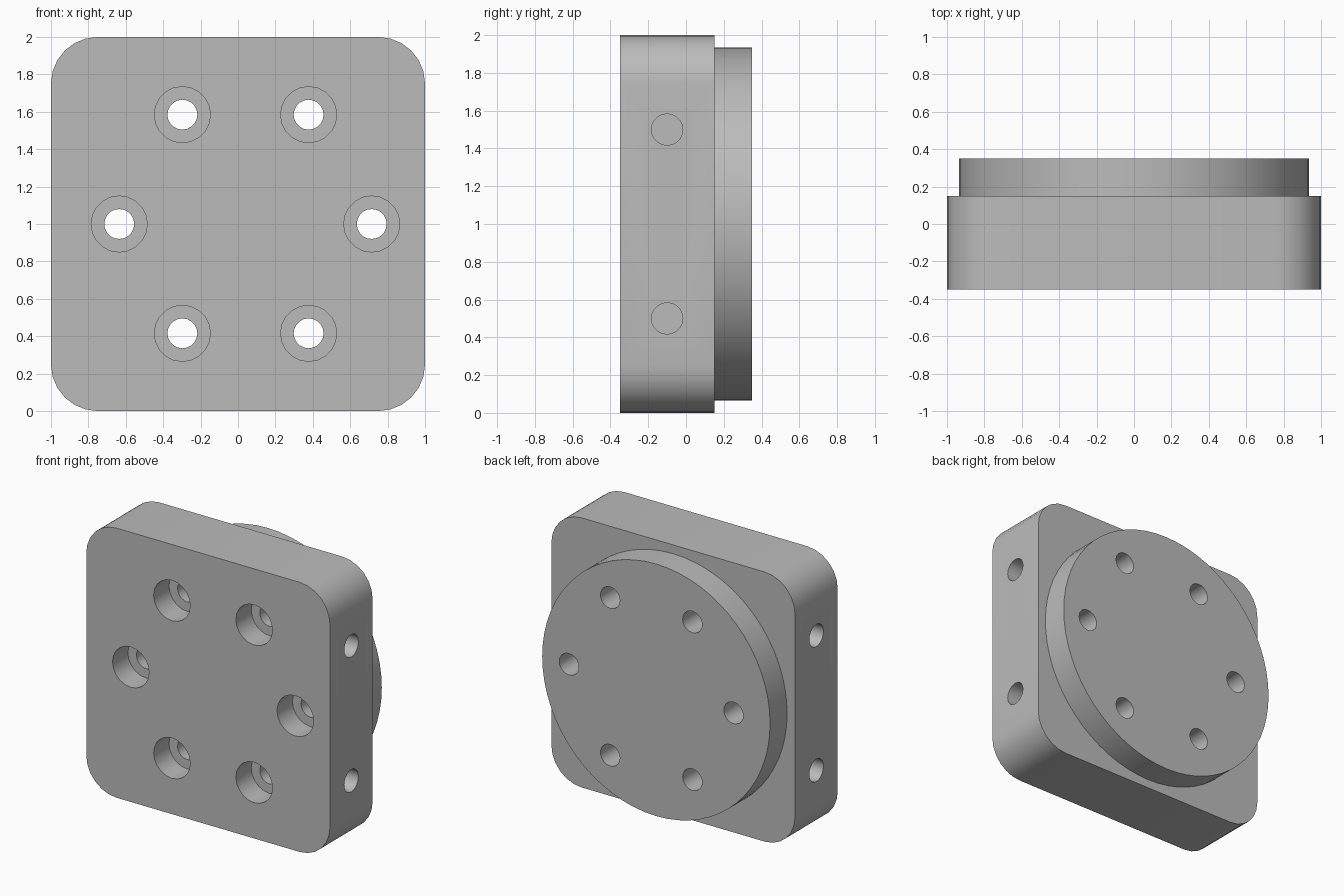
import bpy
import math
from mathutils import Matrix, Vector

if "Cube" in bpy.data.objects:
    bpy.data.objects.remove(bpy.data.objects["Cube"], do_unlink=True)

grey = bpy.data.materials.new("machined grey")
grey.use_nodes = True
COLOUR = (0.5, 0.5, 0.5, 1)
grey.diffuse_color = COLOUR
grey.node_tree.nodes["Principled BSDF"].inputs["Base Color"].default_value = COLOUR


def cylinder(name, start, end, radius, sides):
    """Cylinder running between two points."""
    a, b = Vector(start), Vector(end)
    turn = (b - a).to_track_quat("Z", "Y").to_euler()
    bpy.ops.mesh.primitive_cylinder_add(vertices=sides, radius=radius, depth=(b - a).length,
                                        location=(a + b) / 2, rotation=turn)
    obj = bpy.context.object
    obj.name = name
    obj.data.materials.append(grey)
    return obj


def combine(body, tool, operation):
    """Apply a boolean and discard the tool."""
    mod = body.modifiers.new("boolean", "BOOLEAN")
    mod.operation = operation
    mod.solver = "EXACT"
    mod.object = tool
    bpy.context.view_layer.objects.active = body
    bpy.ops.object.modifier_apply(modifier=mod.name)
    bpy.data.objects.remove(tool, do_unlink=True)


FRONT, STEP, BACK = -0.35, 0.15, 0.35
MID = 1.0

# Square plate with rounded upright corners
CORNER, ARC = 0.25, 6
outline = []
for quarter, (sx, sz) in enumerate([(1, 1), (-1, 1), (-1, -1), (1, -1)]):
    for i in range(ARC + 1):
        a = math.pi / 2 * (quarter + i / ARC)
        outline.append((sx * (1 - CORNER) + CORNER * math.cos(a),
                        MID + sz * (1 - CORNER) + CORNER * math.sin(a)))
n = len(outline)
verts = [(x, y, z) for y in (FRONT, STEP) for x, z in outline]
faces = [list(range(n)), list(range(2 * n - 1, n - 1, -1))]
faces += [[(i + 1) % n, i, n + i, n + (i + 1) % n] for i in range(n)]
mesh = bpy.data.meshes.new("mounting_plate")
mesh.from_pydata(verts, [], faces)
mesh.materials.append(grey)
plate = bpy.data.objects.new("mounting_plate", mesh)
bpy.context.collection.objects.link(plate)

# Round boss on the back, sunk into the plate
combine(plate, cylinder("boss", (0, 0, MID), (0, BACK, MID), 0.935, 64), "UNION")

# Ring of counterbored bolt holes
for i in range(6):
    a = math.pi / 3 * i
    x, z = 0.04 + 0.675 * math.cos(a), MID + 0.675 * math.sin(a)
    combine(plate, cylinder("bolt_hole", (x, -1, z), (x, 1, z), 0.08, 20), "DIFFERENCE")
    combine(plate, cylinder("counterbore", (x, -1, z), (x, FRONT + 0.18, z), 0.15, 20),
            "DIFFERENCE")

# Blind holes in both sides
for side in (-1, 1):
    for z in (0.5, 1.5):
        combine(plate, cylinder("side_hole", (side * 1.2, -0.1, z), (side * 0.6, -0.1, z),
                                0.083, 20), "DIFFERENCE")

# Smooth curved walls, crisp edges
bpy.ops.object.select_all(action="DESELECT")
plate.select_set(True)
bpy.context.view_layer.objects.active = plate
bpy.ops.object.shade_smooth_by_angle(angle=math.radians(30))
